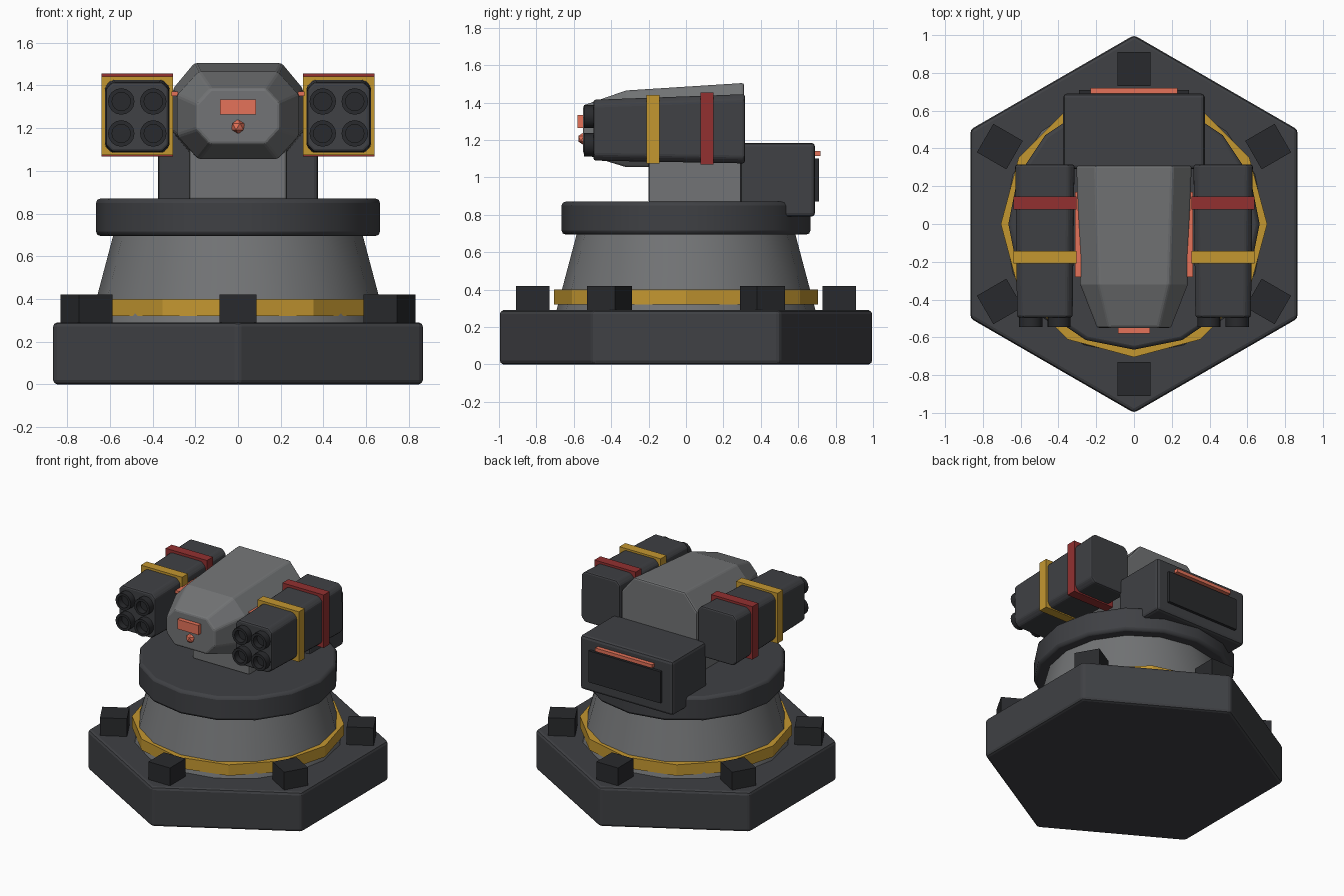
import bpy, bmesh, math
from mathutils import Vector

if "Cube" in bpy.data.objects:
    bpy.data.objects.remove(bpy.data.objects["Cube"])


def material(name, color):
    m = bpy.data.materials.new(name)
    m.diffuse_color = (*color, 1)
    m.use_nodes = True
    m.node_tree.nodes["Principled BSDF"].inputs["Base Color"].default_value = m.diffuse_color
    return m


DARK = material("charcoal", (0.05, 0.052, 0.058))
BLACK = material("black", (0.022, 0.023, 0.026))
GREY = material("mid_grey", (0.17, 0.175, 0.18))
GOLD = material("gold", (0.55, 0.31, 0.03))
RED = material("red", (0.29, 0.03, 0.03))
GLOW = material("glow_orange", (0.78, 0.17, 0.1))


def finish(name, bm, mat, bevel=0, smooth=False):
    bmesh.ops.recalc_face_normals(bm, faces=bm.faces)
    me = bpy.data.meshes.new(name)
    bm.to_mesh(me)
    bm.free()
    me.materials.append(mat)
    ob = bpy.data.objects.new(name, me)
    bpy.context.collection.objects.link(ob)
    if bevel:
        mod = ob.modifiers.new("bevel", 'BEVEL')
        mod.width, mod.segments = bevel, 2
        mod.limit_method, mod.angle_limit = 'ANGLE', math.radians(31)
    if smooth:
        bpy.context.view_layer.objects.active = ob
        ob.select_set(True)
        bpy.ops.object.shade_smooth_by_angle(angle=math.radians(29))
        ob.select_set(False)
    return ob


def loft(name, rings, mat, **kw):
    """Skin equal-length rings of points and cap both ends."""
    bm = bmesh.new()
    vs = [[bm.verts.new(p) for p in ring] for ring in rings]
    n = len(vs[0])
    for a, b in zip(vs, vs[1:]):
        for i in range(n):
            bm.faces.new((a[i], a[(i + 1) % n], b[(i + 1) % n], b[i]))
    bm.faces.new(vs[0])
    bm.faces.new(vs[-1])
    return finish(name, bm, mat, **kw)


def turned(name, profile, n, mat, **kw):
    """Upright n-sided solid from (radius, z) pairs, one corner on +y."""
    rings = [[(r * math.sin(math.tau * i / n), r * math.cos(math.tau * i / n), z)
              for i in range(n)] for r, z in profile]
    return loft(name, rings, mat, **kw)


def box(name, x, y, z, mat, **kw):
    rings = [[(x[0], y[0], h), (x[1], y[0], h), (x[1], y[1], h), (x[0], y[1], h)] for h in z]
    return loft(name, rings, mat, **kw)


def octagon(cx, y, hx, z0, z1, c, d):
    """Cut-corner rectangle facing y; c and d are the cut's width and height."""
    return [(cx - hx + c, y, z0), (cx + hx - c, y, z0), (cx + hx, y, z0 + d), (cx + hx, y, z1 - d),
            (cx + hx - c, y, z1), (cx - hx + c, y, z1), (cx - hx, y, z1 - d), (cx - hx, y, z0 + d)]


# Base and turntable
turned("base_plate", [(1, 0), (1, 0.29)], 6, DARK, bevel=0.02)
turned("base_cone", [(0.695, 0.28), (0.585, 0.695)], 16, GREY, smooth=True)
turned("base_ring", [(0.705, 0.32), (0.705, 0.4)], 12, GOLD)
turned("turntable", [(0.665, 0.695), (0.665, 0.87)], 16, DARK, bevel=0.02, smooth=True)

# Clamp blocks on the six corners
for k in range(6):
    block = box("clamp_block", (-0.087, 0.087), (0.73, 0.91), (0.28, 0.42), BLACK)
    block.rotation_euler.z = k * math.tau / 6

# Neck and rear housing
box("neck", (-0.23, 0.23), (-0.2, 0.31), (0.86, 1.12), GREY, bevel=0.015)
box("rear_housing", (-0.375, 0.375), (0.29, 0.69), (0.79, 1.185), DARK, bevel=0.02)
box("rear_vent", (-0.29, 0.29), (0.67, 0.71), (0.87, 1.1), BLACK)
box("rear_light", (-0.23, 0.23), (0.68, 0.72), (1.115, 1.14), GLOW)

# Head
loft("head", [octagon(0, 0.31, 0.305, 1.06, 1.505, 0.1, 0.12),
              octagon(0, -0.32, 0.285, 1.055, 1.465, 0.1, 0.11),
              octagon(0, -0.55, 0.195, 1.125, 1.385, 0.065, 0.07)], GREY, bevel=0.012)
box("head_visor", (-0.085, 0.085), (-0.58, -0.53), (1.265, 1.335), GLOW)
bm = bmesh.new()
bmesh.ops.create_icosphere(bm, subdivisions=1, radius=0.035)
bmesh.ops.translate(bm, verts=bm.verts, vec=Vector((0, -0.545, 1.207)))
finish("head_sensor", bm, GLOW)


def tube(name, x, z):
    """Open launch tube along y with a recessed floor."""
    prof = [(0.062, -0.46), (0.062, -0.545), (0.043, -0.545), (0.043, -0.5)]
    rings = [[(x + r * math.cos(math.tau * i / 16), y, z + r * math.sin(math.tau * i / 16))
              for i in range(16)] for r, y in prof]
    loft(name, rings, BLACK, smooth=True)


# Launcher pods on both sides
for s, side in ((-1, "left"), (1, "right")):
    cx = s * 0.472
    loft(side + "_pod", [octagon(cx, -0.495, 0.147, 1.09, 1.415, 0.03, 0.03),
                         octagon(cx, 0.315, 0.157, 1.075, 1.445, 0.03, 0.03)], DARK, bevel=0.012)
    box(side + "_pod_front_band", (cx - 0.167, cx + 0.167), (-0.21, -0.143), (1.075, 1.442), GOLD)
    box(side + "_pod_rear_band", (cx - 0.167, cx + 0.167), (0.077, 0.146), (1.068, 1.455), RED)
    box(side + "_head_light", sorted((s * 0.28, s * 0.312)), (-0.28, 0.17), (1.35, 1.372), GLOW)
    for dx in (-0.075, 0.075):
        for z in (1.175, 1.325):
            tube(side + "_launch_tube", cx + dx, z)
